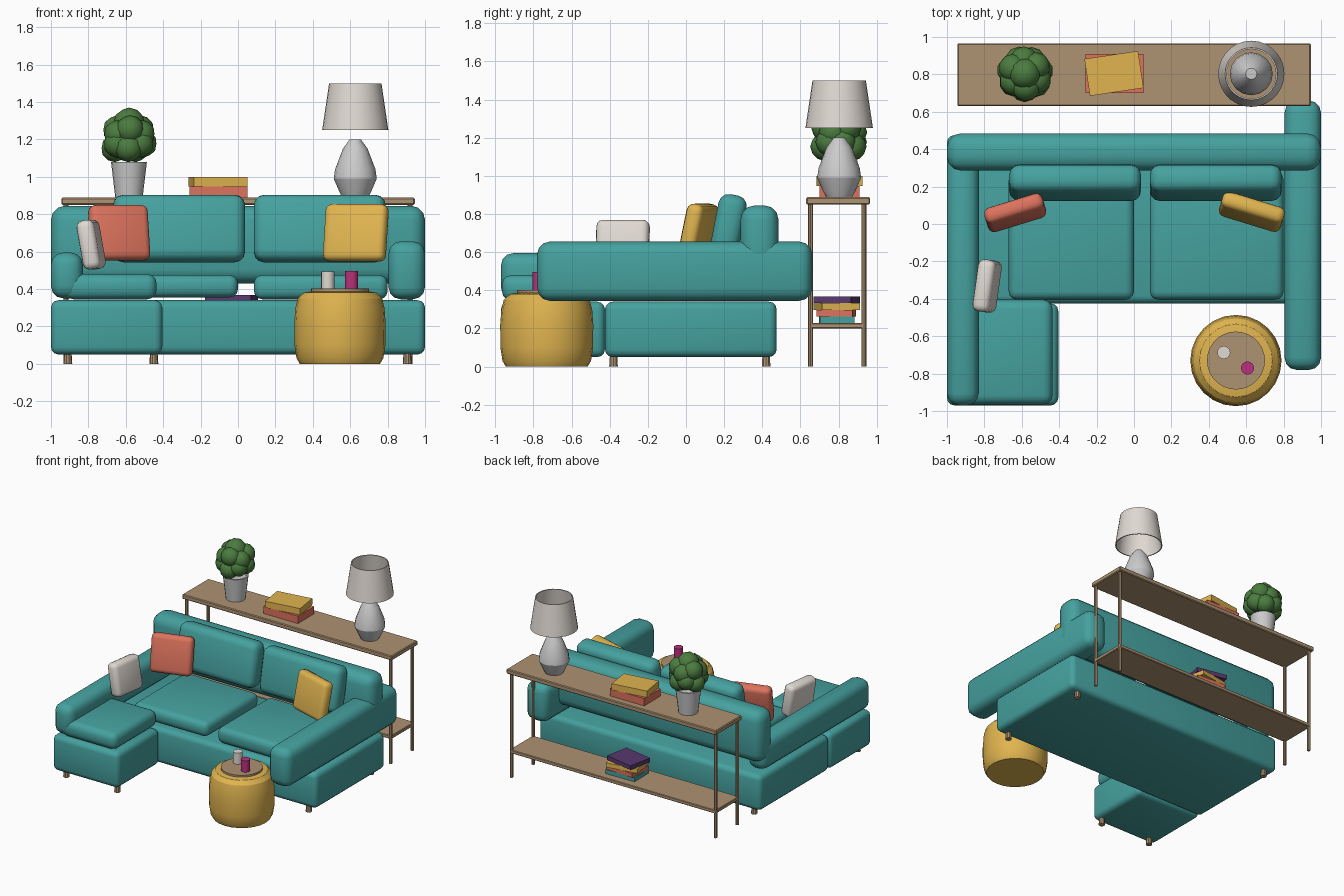
import bpy, bmesh, math
from mathutils import Matrix, Vector

if "Cube" in bpy.data.objects:
    bpy.data.objects.remove(bpy.data.objects["Cube"])

COLORS = {
    "teal": (0.06, 0.36, 0.35, 1), "coral": (0.72, 0.17, 0.11, 1), "mustard": (0.75, 0.46, 0.08, 1),
    "cream": (0.75, 0.70, 0.65, 1), "wood": (0.42, 0.29, 0.17, 1), "green": (0.07, 0.20, 0.05, 1),
    "purple": (0.10, 0.04, 0.16, 1), "magenta": (0.50, 0.03, 0.20, 1)}
MATS = {}
for key, col in COLORS.items():
    MATS[key] = bpy.data.materials.new(key)
    MATS[key].diffuse_color = col


def finish(bm, name, color, loc=(0, 0, 0), rot=(0, 0, 0), angle=30):
    bmesh.ops.recalc_face_normals(bm, faces=bm.faces)
    me = bpy.data.meshes.new(name)
    bm.to_mesh(me)
    bm.free()
    ob = bpy.data.objects.new(name, me)
    bpy.context.collection.objects.link(ob)
    ob.location = loc
    ob.rotation_euler = [math.radians(a) for a in rot]
    if color:
        me.materials.append(MATS[color])
    bpy.ops.object.select_all(action='DESELECT')
    ob.select_set(True)
    bpy.context.view_layer.objects.active = ob
    bpy.ops.object.shade_smooth_by_angle(angle=math.radians(angle))
    return ob


def rbox(name, color, center, size, bevel, rot=(0, 0, 0), seg=3):
    """Box with rounded edges."""
    bm = bmesh.new()
    bmesh.ops.create_cube(bm, size=1)
    bmesh.ops.scale(bm, vec=size, verts=bm.verts)
    if bevel:
        bmesh.ops.bevel(bm, geom=bm.edges[:], offset=bevel, segments=seg,
                        profile=0.5, affect='EDGES', clamp_overlap=True)
    return finish(bm, name, color, center, rot)


def span(name, color, x, y, z, bevel, seg=3):
    """Rounded box given by its min/max on each axis."""
    c = [(a + b) / 2 for a, b in (x, y, z)]
    return rbox(name, color, c, [b - a for a, b in (x, y, z)], bevel, seg=seg)


def lathe(name, color, loc, profile, sides=24, closed=False):
    """Revolve (radius, z) points; caps the ends unless the profile is a closed loop."""
    bm = bmesh.new()
    rings = [[bm.verts.new((r * math.cos(2 * math.pi * i / sides), r * math.sin(2 * math.pi * i / sides), z))
              for i in range(sides)] for r, z in profile]
    pairs = list(zip(rings, rings[1:]))
    if closed:
        pairs.append((rings[-1], rings[0]))
    for a, b in pairs:
        for i in range(sides):
            j = (i + 1) % sides
            bm.faces.new((a[i], a[j], b[j], b[i]))
    if not closed:
        bm.faces.new(rings[0])
        bm.faces.new(rings[-1])
    return finish(bm, name, color, loc)


# Sofa bases, arms and backrest
span("sofa_base", "teal", (-1, 1), (-0.425, 0.475), (0.05, 0.34), 0.04)
span("chaise_base", "teal", (-1, -0.405), (-0.97, -0.425), (0.05, 0.34), 0.04)
span("right_arm", "teal", (0.805, 1), (-0.78, 0.66), (0.345, 0.655), 0.065)
span("left_arm", "teal", (-1, -0.83), (-0.97, 0.42), (0.35, 0.595), 0.065)
span("backrest", "teal", (-1, 1), (0.285, 0.485), (0.43, 0.845), 0.075)

# Seat cushions
span("left_seat", "teal", (-0.67, 0), (-0.405, 0.28), (0.355, 0.475), 0.045)
span("right_seat", "teal", (0.085, 0.8), (-0.405, 0.28), (0.345, 0.475), 0.045)
span("chaise_seat", "teal", (-0.93, -0.435), (-0.965, -0.405), (0.345, 0.48), 0.05)

# Leaning back cushions
for side, cx in (("left", -0.315), ("right", 0.437)):
    rbox(side + "_back_cushion", "teal", (cx, 0.22, 0.723), (0.705, 0.15, 0.36), 0.055, (-11, 0, 0))

# Throw pillows
rbox("coral_pillow", "coral", (-0.635, 0.06, 0.70), (0.325, 0.09, 0.30), 0.035, (-12, 0, 17))
rbox("mustard_pillow", "mustard", (0.63, 0.065, 0.70), (0.345, 0.09, 0.31), 0.035, (-12, 0, -17))
rbox("cream_pillow", "cream", (-0.785, -0.332, 0.637), (0.095, 0.28, 0.265), 0.035, (0, -10, -8))

# Sofa legs
legs = [(-0.91, 0.42), (0.905, 0.42), (0.905, -0.38), (-0.91, -0.91), (-0.45, -0.91)]
for i, (x, y) in enumerate(legs):
    lathe(f"sofa_leg_{i}", "wood", (x, y, 0), [(0.024, 0), (0.02, 0.06)], 10)

# Console table
span("console_top", "wood", (-0.945, 0.945), (0.63, 0.965), (0.85, 0.888), 0.006, 1)
span("console_shelf", "wood", (-0.93, 0.93), (0.645, 0.945), (0.20, 0.228), 0.004, 1)
for sx in (-1, 1):
    for y in (0.653, 0.932):
        lathe("console_leg", "wood", (sx * 0.92, y, 0), [(0.013, 0), (0.013, 0.86)], 8)

# Books: colour, centre, size, turn
books = [
    ("coral", (-0.105, 0.805, 0.918), (0.31, 0.21, 0.06), 0),
    ("mustard", (-0.107, 0.805, 0.974), (0.29, 0.2, 0.052), 8.5),
    ("teal", (-0.02, 0.79, 0.245), (0.26, 0.18, 0.034), 1),
    ("coral", (-0.02, 0.787, 0.279), (0.25, 0.19, 0.034), -4),
    ("mustard", (-0.025, 0.79, 0.315), (0.26, 0.2, 0.036), 10),
    ("purple", (-0.035, 0.79, 0.351), (0.25, 0.2, 0.034), -11)]
for i, (col, c, s, turn) in enumerate(books):
    rbox(f"book_{i}", col, c, s, 0, (0, 0, turn))

# Potted plant
lathe("plant_pot", None, (-0.583, 0.803, 0), [(0.073, 0.888), (0.096, 1.08), (0.084, 1.08), (0.08, 1.06)], 20)
bm = bmesh.new()
blobs = [(0, 0, 1.2, 0.11), (0, 0, 1.285, 0.085)]
for n, ring, z, r, off in ((7, 0.077, 1.165, 0.075, 0.2), (6, 0.07, 1.24, 0.077, 0.6)):
    blobs += [(ring * math.cos(off + math.tau * i / n), ring * math.sin(off + math.tau * i / n),
               z + 0.012 * (-1) ** i, r) for i in range(n)]
for x, y, z, r in blobs:
    bmesh.ops.create_icosphere(bm, subdivisions=2, radius=r, matrix=Matrix.Translation(Vector((x, y, z))))
finish(bm, "plant_foliage", "green", (-0.583, 0.803, 0), angle=40)

# Table lamp: vase base and open shade
lathe("lamp_base", None, (0.627, 0.803, 0), [
    (0.068, 0.888), (0.085, 0.92), (0.115, 0.99), (0.108, 1.04), (0.066, 1.15), (0.03, 1.2)], 16)
lathe("lamp_shade", "cream", (0.627, 0.803, 0), [
    (0.177, 1.25), (0.14, 1.5), (0.132, 1.5), (0.169, 1.25)], 28, closed=True)

# Pouf with tray and two cups
px, py = 0.545, -0.73
lathe("pouf", "mustard", (px, py, 0), [
    (0.215, 0), (0.232, 0.03), (0.243, 0.1), (0.244, 0.22), (0.238, 0.3), (0.225, 0.35), (0.195, 0.38), (0.15, 0.388)], 24)
lathe("tray", "wood", (px, py, 0), [(0.155, 0.38), (0.155, 0.402)], 28)
lathe("white_cup", "cream", (0.48, -0.687, 0), [(0.035, 0.4), (0.035, 0.493)], 16)
lathe("magenta_cup", "magenta", (0.607, -0.77, 0), [(0.035, 0.4), (0.035, 0.495)], 16)

for m in bpy.data.materials:
    if m.users and not m.is_grease_pencil:
        m.use_nodes = True
        m.node_tree.nodes["Principled BSDF"].inputs["Base Color"].default_value = m.diffuse_color
